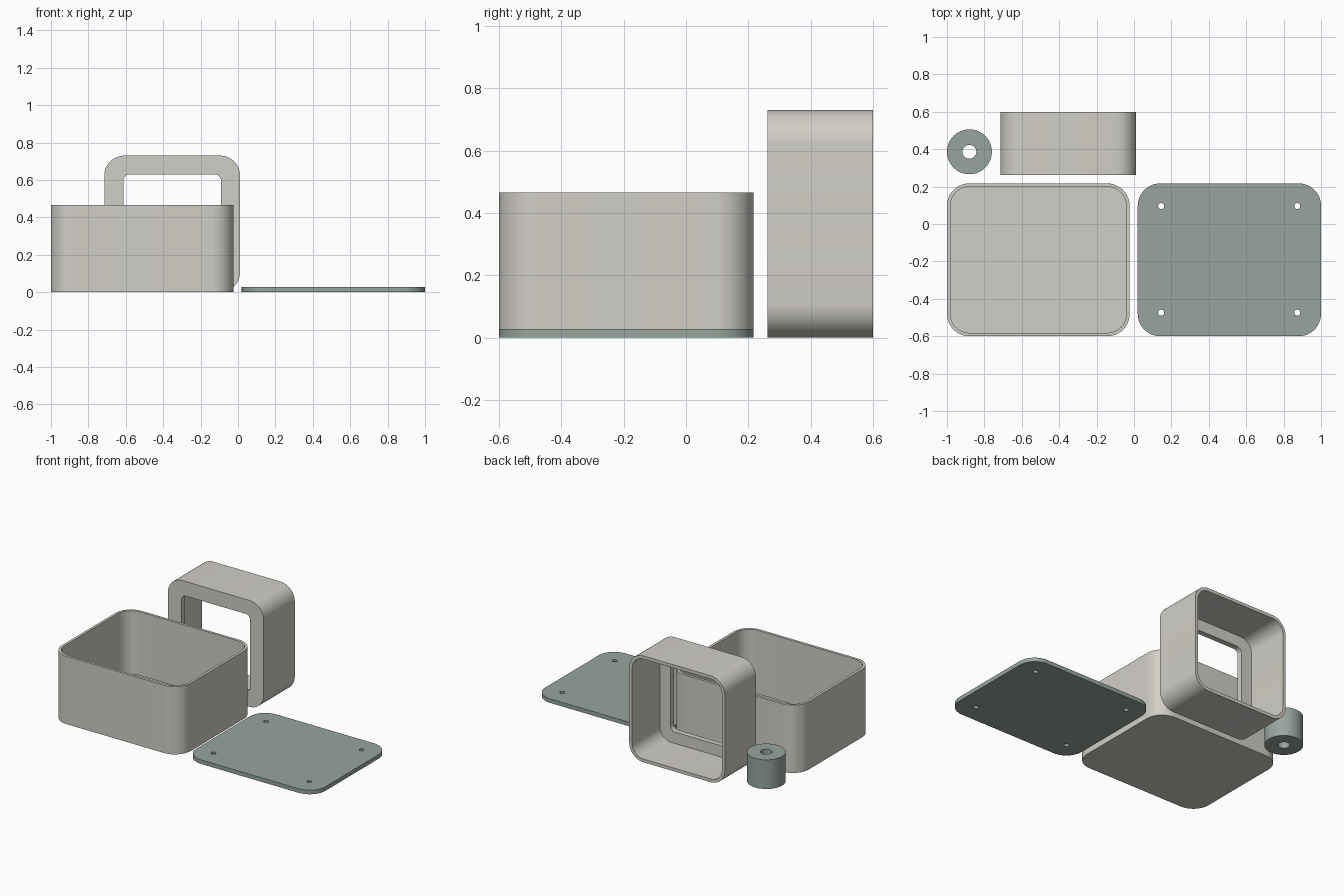
import bpy, bmesh, math

if "Cube" in bpy.data.objects:
    bpy.data.objects.remove(bpy.data.objects["Cube"])

SEG = 12  # segments per rounded corner


def material(name, rgb):
    m = bpy.data.materials.new(name)
    m.diffuse_color = (*rgb, 1)
    m.use_nodes = True
    m.node_tree.nodes["Principled BSDF"].inputs["Base Color"].default_value = m.diffuse_color
    return m


GREY = material("warm grey", (0.64, 0.62, 0.57))
GREEN = material("grey green", (0.31, 0.376, 0.337))


def rounded_rect(x0, x1, y0, y1, r):
    """Counter-clockwise outline with rounded corners."""
    pts = []
    corners = [(x1 - r, y1 - r), (x0 + r, y1 - r), (x0 + r, y0 + r), (x1 - r, y0 + r)]
    for i, (cx, cy) in enumerate(corners):
        for k in range(SEG + 1):
            a = math.pi / 2 * (i + k / SEG)
            pts.append((cx + r * math.cos(a), cy + r * math.sin(a)))
    return pts


def circle(cx, cy, r, n=48):
    return [(cx + r * math.cos(2 * math.pi * i / n), cy + r * math.sin(2 * math.pi * i / n))
            for i in range(n)]


def finish(name, bm, mat):
    bmesh.ops.remove_doubles(bm, verts=bm.verts, dist=1e-5)
    bmesh.ops.recalc_face_normals(bm, faces=bm.faces)
    me = bpy.data.meshes.new(name)
    bm.to_mesh(me)
    bm.free()
    me.materials.clear()
    me.materials.append(mat)
    ob = bpy.data.objects.new(name, me)
    bpy.context.collection.objects.link(ob)
    bpy.ops.object.select_all(action='DESELECT')
    ob.select_set(True)
    bpy.context.view_layer.objects.active = ob
    bpy.ops.object.shade_smooth_by_angle(angle=math.radians(30))
    return ob


def loft(name, rings, mat, closed, upright=False):
    """Skin (outline, height) rings; closed joins last to first, else the ends are capped."""
    bm = bmesh.new()
    loops = []
    for pts, h in rings:
        loops.append([bm.verts.new((u, h, v) if upright else (u, v, h)) for u, v in pts])
    n = len(loops[0])
    pairs = list(zip(loops, loops[1:])) + ([(loops[-1], loops[0])] if closed else [])
    for a, b in pairs:
        for i in range(n):
            j = (i + 1) % n
            bm.faces.new((a[i], a[j], b[j], b[i]))
    if not closed:
        bm.faces.new(loops[0])
        bm.faces.new(loops[-1])
    return finish(name, bm, mat)


# Open box with thin walls and a floor
Y0, Y1 = -0.6, 0.217
W = 0.018
box_out = rounded_rect(-1, -0.023, Y0, Y1, 0.12)
box_in = rounded_rect(-1 + W, -0.023 - W, Y0 + W, Y1 - W, 0.12 - W)
loft("box", [(box_out, 0), (box_out, 0.465), (box_in, 0.465), (box_in, 0.028)], GREY, False)

# Standing frame: sleeve open at the back, front plate with a window
B0, B1, T = -0.715, 0.011, 0.73
FRONT, BACK, PLATE = 0.262, 0.6, 0.037
WB = 0.022
sleeve_out = rounded_rect(B0, B1, 0, T, 0.107)
sleeve_in = rounded_rect(B0 + WB, B1 - WB, WB, T - WB, 0.107 - WB)
window = rounded_rect(B0 + 0.102, B1 - 0.102, 0.1, T - 0.1, 0.035)
loft("window_frame", [(sleeve_out, FRONT), (sleeve_out, BACK), (sleeve_in, BACK),
                      (sleeve_in, FRONT + PLATE), (window, FRONT + PLATE), (window, FRONT)],
     GREY, True, upright=True)

# Knob with a through hole
knob_out, knob_in = circle(-0.88, 0.386, 0.12), circle(-0.88, 0.386, 0.037)
loft("knob", [(knob_out, 0), (knob_out, 0.2), (knob_in, 0.2), (knob_in, 0)], GREEN, True)

# Flat lid with four screw holes, filled from 2D outlines
THICK = 0.028
outlines = [rounded_rect(0.02, 1, Y0, Y1, 0.12)]
outlines += [circle(x, y, 0.016, 24) for x in (0.145, 0.873) for y in (-0.474, 0.096)]
curve = bpy.data.curves.new("lid_outline", 'CURVE')
curve.dimensions = '2D'
curve.fill_mode = 'BOTH'
curve.extrude = THICK / 2
for pts in outlines:
    s = curve.splines.new('POLY')
    s.points.add(len(pts) - 1)
    for p, (x, y) in zip(s.points, pts):
        p.co = (x, y, 0, 1)
    s.use_cyclic_u = True
helper = bpy.data.objects.new("lid_outline", curve)
bpy.context.collection.objects.link(helper)
bpy.context.view_layer.update()
flat = bpy.data.meshes.new_from_object(helper.evaluated_get(bpy.context.evaluated_depsgraph_get()))
bpy.data.objects.remove(helper)
bm = bmesh.new()
bm.from_mesh(flat)
bmesh.ops.translate(bm, verts=bm.verts, vec=(0, 0, THICK / 2))
finish("lid", bm, GREEN)
